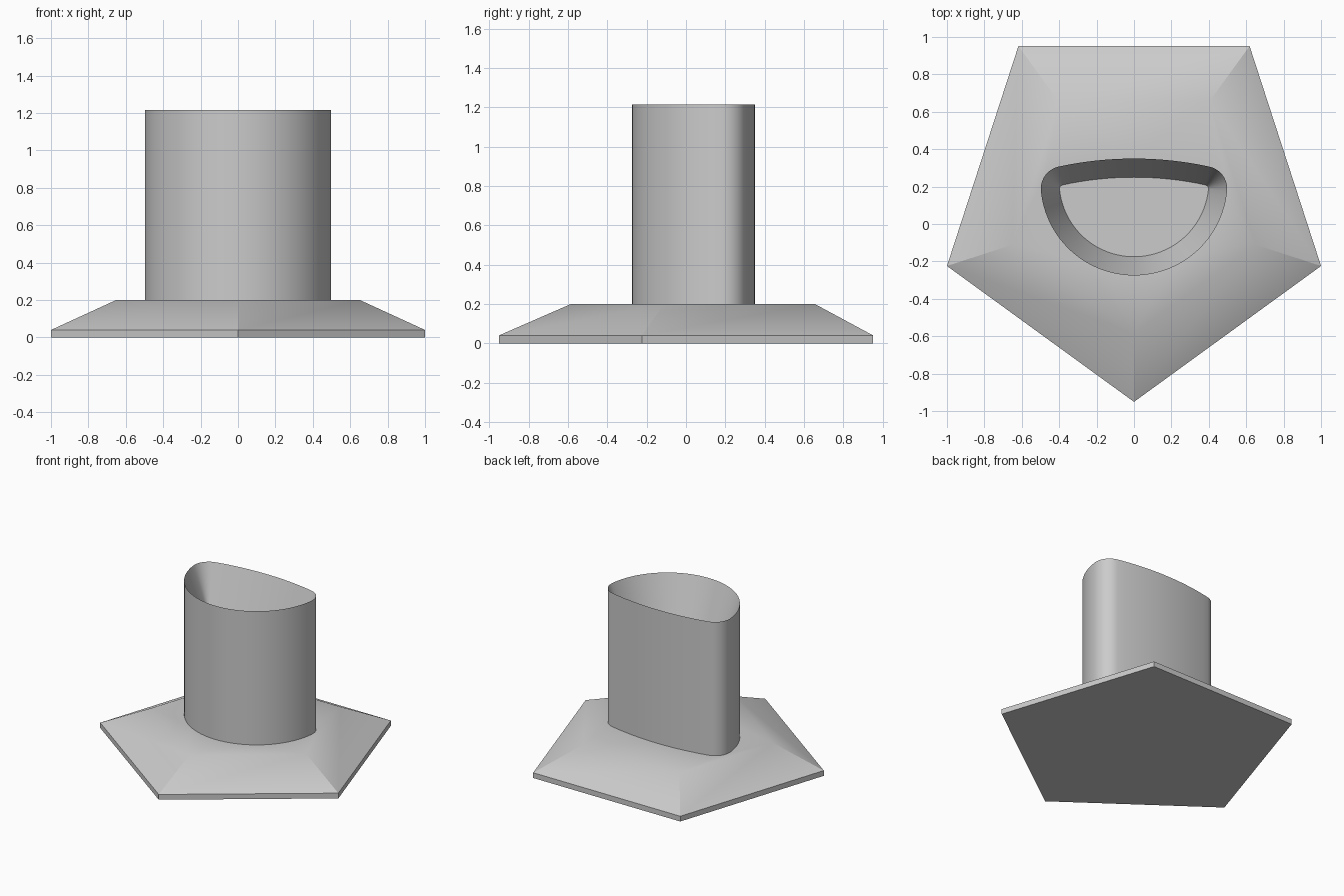
import bpy, bmesh
from math import sin, cos, atan2, pi, radians
from mathutils import Vector

cube = bpy.data.objects.get("Cube")
if cube:
    bpy.data.objects.remove(cube, do_unlink=True)

grey = bpy.data.materials.new("light_grey")
grey.use_nodes = True
colour = (0.6, 0.6, 0.6, 1)
grey.diffuse_color = colour
grey.node_tree.nodes["Principled BSDF"].inputs["Base Color"].default_value = colour

BASE_TOP, RIM, FLOOR = 0.2, 1.215, 0.915


def arc(cx, cy, r, a, b, n):
    """Points on an arc from angle a to angle b."""
    return [(cx + r * cos(a + (b - a) * i / n), cy + r * sin(a + (b - a) * i / n))
            for i in range(n + 1)]


def tube_outline(offset):
    """Round front, shallow curved back and rounded corners, grown by offset."""
    front_y, front_r, back_y, back_r = 0.225, 0.38, -1.55, 1.78
    corner_x, corner_y = 0.378, 0.189
    low = atan2(corner_y - front_y, corner_x)
    high = atan2(corner_y - back_y, corner_x)
    pts = arc(0, front_y, front_r + offset, -pi - low, low, 48)
    pts += arc(corner_x, corner_y, offset, low, high, 10)[1:]
    pts += arc(0, back_y, back_r + offset, high, pi - high, 16)[1:]
    pts += arc(-corner_x, corner_y, offset, pi - high, pi - low, 10)[1:-1]
    return pts


def pentagon(r):
    return [(r * sin(2 * pi * i / 5), 0.1005 - r * cos(2 * pi * i / 5)) for i in range(5)]


def add_ring(bm, pts, z):
    return [bm.verts.new((x, y, z)) for x, y in pts]


def bridge(bm, lower, upper):
    n = len(lower)
    for i in range(n):
        j = (i + 1) % n
        bm.faces.new((lower[i], lower[j], upper[j], upper[i]))


def finish(bm, name):
    mesh = bpy.data.meshes.new(name)
    bm.to_mesh(mesh)
    bm.free()
    mesh.materials.append(grey)
    obj = bpy.data.objects.new(name, mesh)
    bpy.context.collection.objects.link(obj)
    bpy.ops.object.select_all(action='DESELECT')
    obj.select_set(True)
    bpy.context.view_layer.objects.active = obj
    bpy.ops.object.shade_smooth_by_angle(angle=radians(30))
    return obj


# Five-sided base: thin edge, sloping sides, flat top with an opening for the tube
bm = bmesh.new()
bottom = add_ring(bm, pentagon(1.0515), 0)
edge = add_ring(bm, pentagon(1.0515), 0.04)
top = add_ring(bm, pentagon(0.685), BASE_TOP)
bm.faces.new(bottom[::-1])
bridge(bm, bottom, edge)
bridge(bm, edge, top)
hole = add_ring(bm, tube_outline(0.12), BASE_TOP)
border = [bm.edges.new((hole[i - 1], hole[i])) for i in range(len(hole))]
border += [bm.edges.get((top[i - 1], top[i])) for i in range(5)]
bmesh.ops.triangle_fill(bm, use_beauty=True, edges=border, normal=Vector((0, 0, 1)))
for f in bm.faces:
    f.normal_update()
    if f.normal.z < 0 and f.calc_center_median().z > 0.1:
        f.normal_flip()
finish(bm, "base")

# Upright tube with a thin rim and a tapering hollow closed by a floor
bm = bmesh.new()
foot = add_ring(bm, tube_outline(0.12), BASE_TOP)
rim = add_ring(bm, tube_outline(0.12), RIM)
floor = add_ring(bm, tube_outline(0.02), FLOOR)
bridge(bm, foot, rim)
bridge(bm, rim, floor)
bm.faces.new(floor)
finish(bm, "tube")
